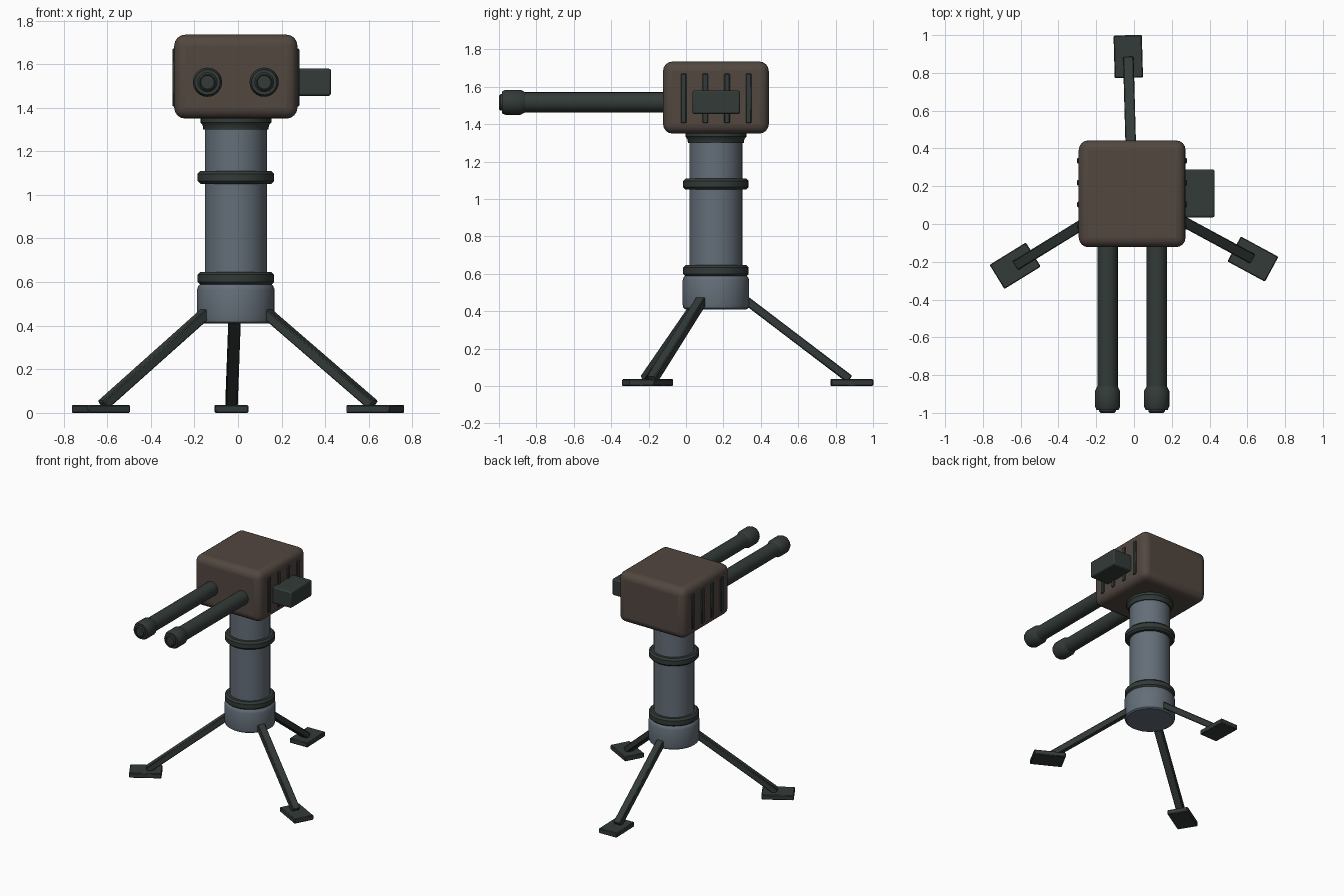
import bpy, bmesh, math
from mathutils import Matrix, Vector

if "Cube" in bpy.data.objects:
    bpy.data.objects.remove(bpy.data.objects["Cube"], do_unlink=True)


def material(name, rgb):
    m = bpy.data.materials.new(name)
    m.use_nodes = True
    m.diffuse_color = (*rgb, 1)
    m.node_tree.nodes["Principled BSDF"].inputs["Base Color"].default_value = (*rgb, 1)
    return m


BROWN = material("brown housing", (0.084, 0.063, 0.051))
STEEL = material("blue grey steel", (0.127, 0.156, 0.188))
DARK = material("dark green metal", (0.032, 0.043, 0.040))

CX, CY = -0.01, 0.16  # column axis


def finish(name, bm, mat, matrix, bevel=0, segments=1):
    bmesh.ops.recalc_face_normals(bm, faces=bm.faces)
    me = bpy.data.meshes.new(name)
    bm.to_mesh(me)
    bm.free()
    ob = bpy.data.objects.new(name, me)
    bpy.context.collection.objects.link(ob)
    me.materials.append(mat)
    ob.matrix_world = matrix
    if bevel:
        mod = ob.modifiers.new("bevel", "BEVEL")
        mod.width, mod.segments = bevel, segments
    bpy.ops.object.select_all(action="DESELECT")
    ob.select_set(True)
    bpy.context.view_layer.objects.active = ob
    bpy.ops.object.shade_smooth_by_angle(angle=math.radians(35))
    return ob


def box(name, size, mat, matrix, bevel=0, segments=1):
    bm = bmesh.new()
    bmesh.ops.create_cube(bm, size=1)
    bmesh.ops.scale(bm, vec=size, verts=bm.verts)
    return finish(name, bm, mat, matrix, bevel, segments)


def lathe(name, profile, mat, matrix, sides=32):
    """Spin (radius, height) points around local z; the ends are closed."""
    bm = bmesh.new()
    rings = []
    for r, z in profile:
        rings.append([bm.verts.new((r * math.cos(a), r * math.sin(a), z))
                      for a in (math.tau * i / sides for i in range(sides))])
    for low, high in zip(rings, rings[1:]):
        for i in range(sides):
            j = (i + 1) % sides
            bm.faces.new((low[i], low[j], high[j], high[i]))
    bm.faces.new(rings[0])
    bm.faces.new(rings[-1])
    return finish(name, bm, mat, matrix)


axis = Matrix.Translation((CX, CY, 0))

# Column, base and collars
lathe("column", [(0.142, 0.55), (0.142, 1.38)], STEEL, axis)
lathe("column_base", [(0.163, 0.41), (0.174, 0.418), (0.178, 0.435), (0.178, 0.565),
                      (0.172, 0.582), (0.155, 0.60)], STEEL, axis)
for name, z in (("lower_band", 0.617), ("upper_band", 1.08)):
    lathe(name, [(0.14, z - 0.03), (0.162, z - 0.03), (0.175, z - 0.017),
                 (0.175, z + 0.017), (0.162, z + 0.03), (0.14, z + 0.03)], DARK, axis)
lathe("top_collar", [(0.14, 1.30), (0.15, 1.30), (0.152, 1.32), (0.163, 1.333),
                     (0.163, 1.38)], DARK, axis)

# Tripod legs with foot pads
for i, name in enumerate(("back", "right", "left")):
    turn = axis @ Matrix.Rotation(math.radians(91.6 + 120 * i), 4, "Z")
    top, foot = Vector((0.135, 0, 0.478)), Vector((0.715, 0, 0.037))
    run = foot - top
    slope = Matrix.Rotation(math.atan2(-run.z, run.x), 4, "Y")
    box(name + "_leg", (run.length, 0.056, 0.045), DARK,
        turn @ Matrix.Translation((top + foot) / 2) @ slope, 0.005)
    box(name + "_foot_pad", (0.226, 0.15, 0.037), DARK,
        turn @ Matrix.Translation((0.727, 0, 0.0185)), 0.005)

# Housing, side vents and side box
box("housing", (0.565, 0.565, 0.385), BROWN,
    Matrix.Translation((CX, CY, 1.5425)), 0.05, 4)
for side, name in ((-1, "right"), (1, "left")):
    for k in range(4):
        box(f"{name}_vent_{k + 1}", (0.03, 0.03, 0.265), DARK,
            Matrix.Translation((CX + side * 0.276, -0.013 + 0.116 * k, 1.538)), 0.004)
box("side_box", (0.165, 0.255, 0.125), DARK,
    Matrix.Translation((0.344, 0.162, 1.517)), 0.01, 2)

# Twin barrels, each with a thicker muzzle and a hollow tip
for side, name in ((-1, "right"), (1, "left")):
    aim = Matrix.Translation((CX + side * 0.13, 0, 1.517)) @ Matrix.Rotation(math.pi / 2, 4, "X")
    lathe(name + "_barrel", [(0.054, -0.02), (0.054, 0.90)], DARK, aim, 24)
    lathe(name + "_muzzle", [(0.054, 0.86), (0.067, 0.885), (0.067, 0.965), (0.058, 0.985),
                             (0.045, 0.985)], DARK, aim, 24)
    lathe(name + "_muzzle_tip", [(0.044, 0.97), (0.044, 0.992), (0.036, 1.0), (0.033, 1.0),
                                 (0.031, 0.992)], DARK, aim, 24)
